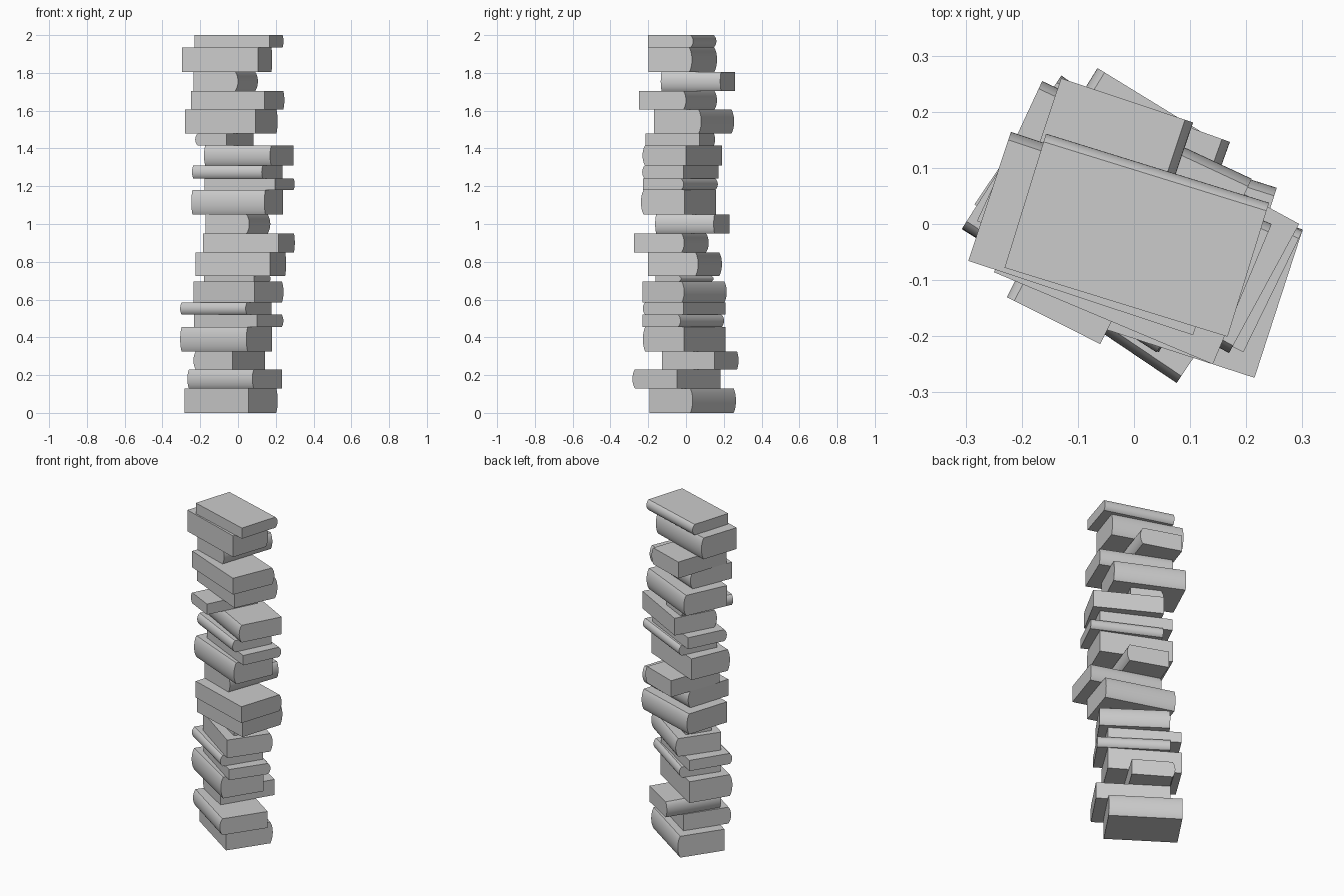
import bpy, bmesh
from math import radians, sin, cos, pi

if "Cube" in bpy.data.objects:
    bpy.data.objects.remove(bpy.data.objects["Cube"])

BULGE = 0.015   # how far the rounded spine swells past the cover edge
TURN = {"back": 0, "front": 180, "right": -90, "left": 90}

# top height, centre x, centre y, spine length, depth, angle, spine side
BOOKS = [
    (0.13, -.037, .035, .41, .277, -34, "back"),
    (0.23, -.017, -.05, .415, .283, -34, "front"),
    (0.325, -.047, .075, .327, .243, -31.5, "left"),
    (0.455, -.063, -.01, .413, .257, -32, "front"),
    (0.52, .003, -.015, .407, .245, -34.5, "back"),
    (0.585, -.064, -.01, .411, .257, -32.5, "front"),
    (0.695, .003, -.007, .393, .268, -35, "back"),
    (0.725, -.003, -.007, .315, .162, -33, "back"),
    (0.85, .015, -.005, .414, .278, -17.7, "back"),
    (0.95, .058, -.077, .42, .278, -18, "back"),
    (1.05, 0, .033, .329, .245, -19.8, "right"),
    (1.18, -.004, -.04, .421, .25, -23.4, "front"),
    (1.24, .062, -.03, .413, .24, -26, "back"),
    (1.31, -.004, -.03, .413, .244, -26.7, "front"),
    (1.415, .057, -.02, .398, .262, -28.5, "front"),
    (1.48, -.072, -.03, .318, .186, -26.7, "left"),
    (1.605, -.035, .043, .412, .275, -25, "back"),
    (1.705, -.002, -.043, .423, .271, -22.8, "back"),
    (1.805, -.065, .063, .332, .248, -18.5, "right"),
    (1.935, -.057, -.017, .422, .242, -18.3, "back"),
    (2.0, .005, -.02, .416, .25, -17.2, "back"),
]


def make_book(name, z0, z1, cx, cy, width, depth, angle):
    """Flat block with a rounded spine on its local +y side."""
    h = z1 - z0
    profile = [(-depth / 2, h), (-depth / 2, 0)]
    for i in range(13):
        t = i / 12
        profile.append((depth / 2 - BULGE + BULGE * sin(pi * t),
                        h * (1 - cos(pi * t)) / 2 * 0.4 + h * t * 0.6))
    bm = bmesh.new()
    face = bm.faces.new([bm.verts.new((-width / 2, y, z)) for y, z in profile])
    out = bmesh.ops.extrude_face_region(bm, geom=[face])
    moved = [v for v in out["geom"] if isinstance(v, bmesh.types.BMVert)]
    bmesh.ops.translate(bm, verts=moved, vec=(width, 0, 0))
    bmesh.ops.recalc_face_normals(bm, faces=bm.faces)
    mesh = bpy.data.meshes.new(name)
    bm.to_mesh(mesh)
    bm.free()
    book = bpy.data.objects.new(name, mesh)
    bpy.context.collection.objects.link(book)
    book.location = (cx, cy, z0)
    book.rotation_euler.z = radians(angle)
    bpy.ops.object.select_all(action="DESELECT")
    book.select_set(True)
    bpy.context.view_layer.objects.active = book
    bpy.ops.object.shade_smooth_by_angle(angle=radians(30))


# Stack the books from the floor up
z = 0.0
for n, (top, cx, cy, width, depth, angle, side) in enumerate(BOOKS, 1):
    make_book(f"book_{n:02d}", z, top, cx, cy, width, depth, angle + TURN[side])
    z = top
